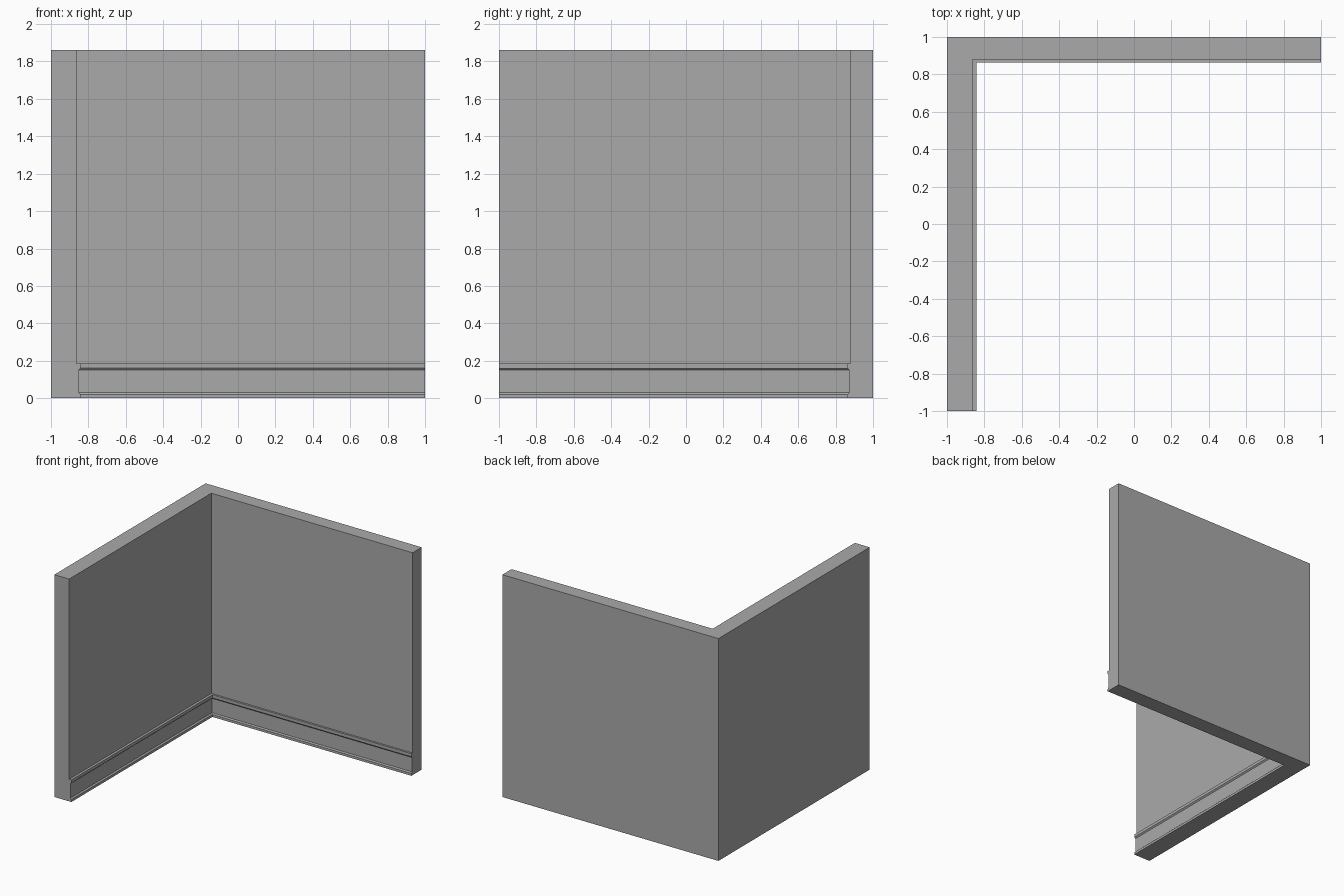
import bpy
import bmesh

cube = bpy.data.objects.get("Cube")
if cube:
    bpy.data.objects.remove(cube, do_unlink=True)

# Plain grey plaster
GREY = (0.4, 0.4, 0.4, 1.0)
plaster = bpy.data.materials.new("plaster_grey")
plaster.use_nodes = True
plaster.diffuse_color = GREY
plaster.node_tree.nodes["Principled BSDF"].inputs["Base Color"].default_value = GREY

HEIGHT = 1.86
SIDE_WALL, SIDE_TRIM = 0.137, 0.021    # left wall thickness, skirting projection
BACK_WALL, BACK_TRIM = 0.12, 0.016     # back wall thickness, skirting projection

# Cross-section: (share of wall thickness, share of skirting projection, height)
PROFILE = [
    (0, 0, 0),
    (1, 1, 0), (1, 1, 0.02),            # skirting foot
    (1, 0.5, 0.03), (1, 0.5, 0.15),     # recessed face
    (1, 1, 0.16), (1, 1, 0.185),        # top lip
    (1, 0, 0.185), (1, 0, HEIGHT),      # wall face
    (0, 0, HEIGHT),
]


def section(bm, place):
    """Add one cross-section ring, placed by a function of both depths."""
    ring = []
    for wall, trim, z in PROFILE:
        x = -1 + wall * SIDE_WALL + trim * SIDE_TRIM
        y = 1 - wall * BACK_WALL - trim * BACK_TRIM
        ring.append(bm.verts.new((*place(x, y), z)))
    return ring


# Sweep the section from the front end, round the mitred corner, to the right end
bm = bmesh.new()
rings = [
    section(bm, lambda x, y: (x, -1)),
    section(bm, lambda x, y: (x, y)),
    section(bm, lambda x, y: (1, y)),
]
for a, b in zip(rings, rings[1:]):
    for i in range(len(a)):
        j = (i + 1) % len(a)
        bm.faces.new((a[i], a[j], b[j], b[i]))
bm.faces.new(rings[0])
bm.faces.new(rings[-1])
bmesh.ops.recalc_face_normals(bm, faces=bm.faces)

mesh = bpy.data.meshes.new("corner_wall_with_skirting")
bm.to_mesh(mesh)
bm.free()
mesh.materials.append(plaster)
wall = bpy.data.objects.new("corner_wall_with_skirting", mesh)
bpy.context.collection.objects.link(wall)
